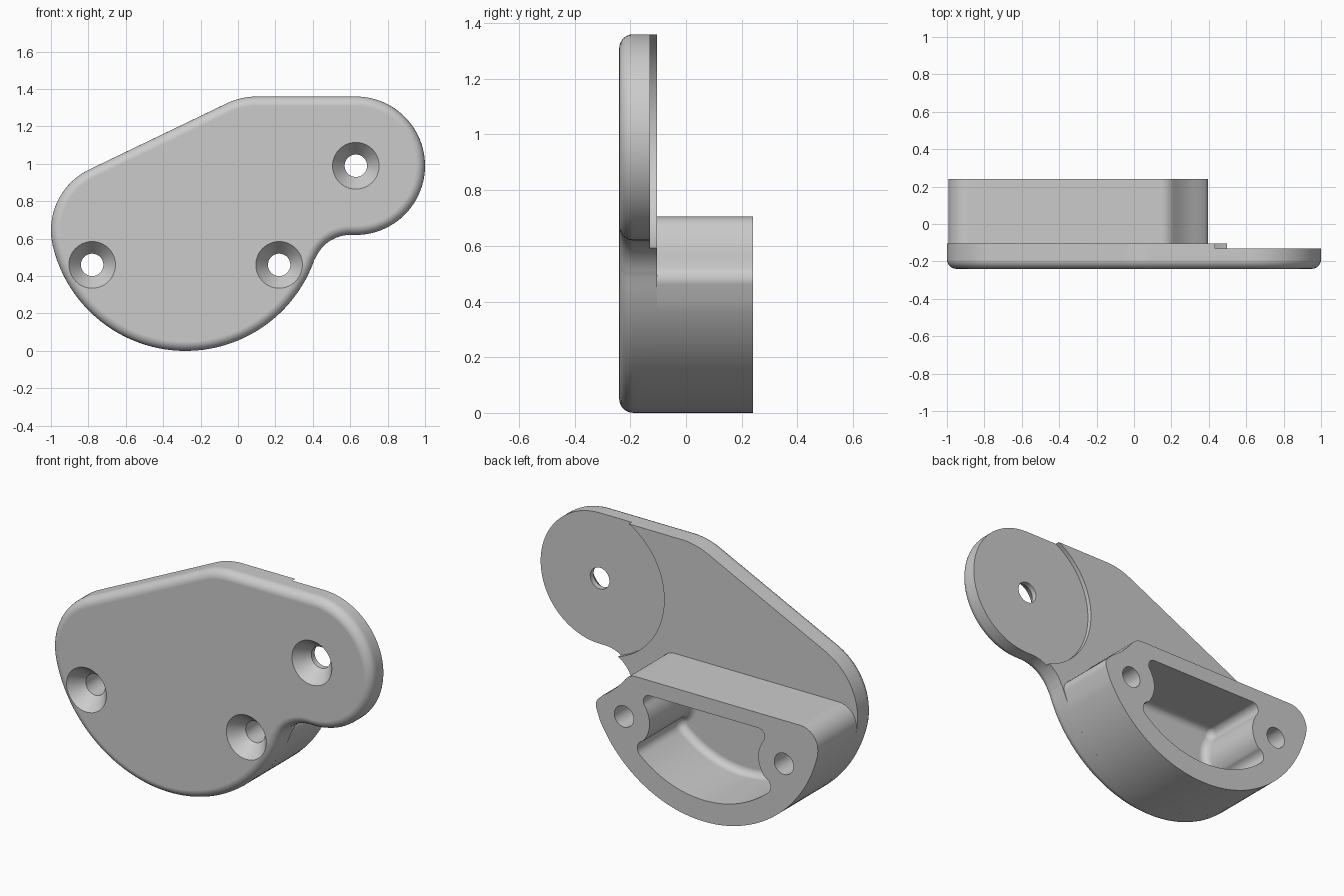
import bpy, bmesh
from math import cos, sin, tan, radians
from mathutils import Vector

cube = bpy.data.objects.get("Cube")
if cube:
    bpy.data.objects.remove(cube, do_unlink=True)

grey = bpy.data.materials.new("plain grey")
grey.use_nodes = True
grey.diffuse_color = (0.6, 0.6, 0.6, 1)
grey.node_tree.nodes["Principled BSDF"].inputs["Base Color"].default_value = (0.6, 0.6, 0.6, 1)

FRONT, PLATE_BACK, BACK = -0.24, -0.105, 0.24
BELLY, SHOULDER, LOBE = (-0.28, 0.73), (-0.64, 0.645), (0.63, 0.99)
HOLES = [LOBE, (0.22, 0.46), (-0.78, 0.46)]


def arc(c, r, a0, a1, step=4):
    """Points on an arc, angles in degrees."""
    n = max(2, round(abs(a1 - a0) / step))
    angles = [radians(a0 + (a1 - a0) * i / n) for i in range(n + 1)]
    return [Vector((c[0] + r * cos(a), c[1] + r * sin(a))) for a in angles]


def corner(before, at, after, r, n=8):
    """Points that round the corner at 'at' with radius r."""
    at = Vector(at)
    u, v = (Vector(before) - at).normalized(), (Vector(after) - at).normalized()
    half = u.angle(v) / 2
    centre = at + (u + v).normalized() * r / sin(half)
    start, end = at + u * r / tan(half) - centre, at + v * r / tan(half) - centre
    pts = []
    for i in range(n + 1):
        t = i / n
        pts.append(centre + start.slerp(end, t).normalized() * r)
    return pts


def loft(name, rings, bevel=0):
    """Solid through rings of (y, outline); bevel rounds the first ring's rim."""
    bm = bmesh.new()
    loops = [[bm.verts.new((p.x, y, p.y)) for p in pts] for y, pts in rings]
    cap = bm.faces.new(loops[0])
    bm.faces.new(loops[-1][::-1])
    for a, b in zip(loops, loops[1:]):
        for i in range(len(a)):
            bm.faces.new((a[i - 1], b[i - 1], b[i], a[i]))
    bmesh.ops.recalc_face_normals(bm, faces=bm.faces[:])
    if bevel:
        bmesh.ops.bevel(bm, geom=list(cap.edges), offset=bevel, segments=6,
                        profile=0.5, affect='EDGES', clamp_overlap=False)
    mesh = bpy.data.meshes.new(name)
    bm.to_mesh(mesh)
    bm.free()
    mesh.materials.append(grey)
    ob = bpy.data.objects.new(name, mesh)
    bpy.context.collection.objects.link(ob)
    return ob


def cut(target, cutters):
    bpy.context.view_layer.objects.active = target
    for c in cutters:
        mod = target.modifiers.new("cut", 'BOOLEAN')
        mod.operation, mod.solver, mod.object = 'DIFFERENCE', 'EXACT', c
        bpy.ops.object.modifier_apply(modifier=mod.name)


# Cover plate: tangent arcs round the belly, neck, lobe, top and shoulder
outline = (arc(BELLY, 0.73, 193.3, 340.6, 3)
           + arc((0.60, 0.42), 0.2, 160.6, 87)[1:]
           + arc(LOBE, 0.37, -93, 90)[1:]
           + arc((0.1, 0.99), 0.37, 90, 115)
           + arc(SHOULDER, 0.36, 115, 193.3)[:-1])
plate = loft("cover_plate", [(FRONT, outline), (PLATE_BACK, outline)], bevel=0.05)

# Rear block: follows the belly, with a hollow that clears the lobe
belly = arc(BELLY, 0.73, 193.3, 333, 3)
hollow = arc(LOBE, 0.525, 238, 217)
tip, ridge, left_top = (0.405, 0.495), (0.18, 0.705), (-1.0, 0.705)
block_outline = (belly + corner(belly[-1], tip, hollow[0], 0.055) + hollow
                 + corner(hollow[-1], ridge, left_top, 0.08)
                 + corner(ridge, left_top, belly[0], 0.11))
block = loft("rear_block", [(PLATE_BACK, block_outline), (BACK, block_outline)])

# Pocket: half outline bulging round the screw hole, then mirrored
floor_arc = arc(BELLY, 0.61, 270, 310, 3)
bulge = arc(HOLES[1], 0.16, 222, 145, 6)
half = (floor_arc + corner(floor_arc[-1], (0.175, 0.32), bulge[0], 0.048) + bulge
        + corner(bulge[-1], (0.13, 0.62), (-0.28, 0.62), 0.04))
mirrored = [Vector((2 * BELLY[0] - p.x, p.y)) for p in half[:0:-1]]
pocket_outline = half + mirrored
pocket = loft("pocket_cutter", [(-0.15, pocket_outline), (0.3, pocket_outline)], bevel=0.04)

# Round recess behind the lobe
rim = arc(LOBE, 0.42, 0, 360, 4)[:-1]
recess = loft("recess_cutter", [(-0.13, rim), (0.0, rim)])

# Countersunk screw holes
screws = []
for c in HOLES:
    rings = [(y, arc(c, r, 0, 360, 7.5)[:-1])
             for y, r in ((-0.25, 0.133), (-0.16, 0.06), (0.3, 0.06))]
    screws.append(loft("screw_cutter", rings))

cut(plate, [recess, pocket] + screws)
cut(block, [pocket] + screws[1:])
for c in [pocket, recess] + screws:
    bpy.data.objects.remove(c, do_unlink=True)

# Smooth shading with crisp edges
for ob in (plate, block):
    bpy.ops.object.select_all(action='DESELECT')
    ob.select_set(True)
    bpy.context.view_layer.objects.active = ob
    bpy.ops.object.shade_smooth_by_angle(angle=radians(30))
    normals = ob.modifiers.new("flat_faces", 'WEIGHTED_NORMAL')
    normals.keep_sharp = True
